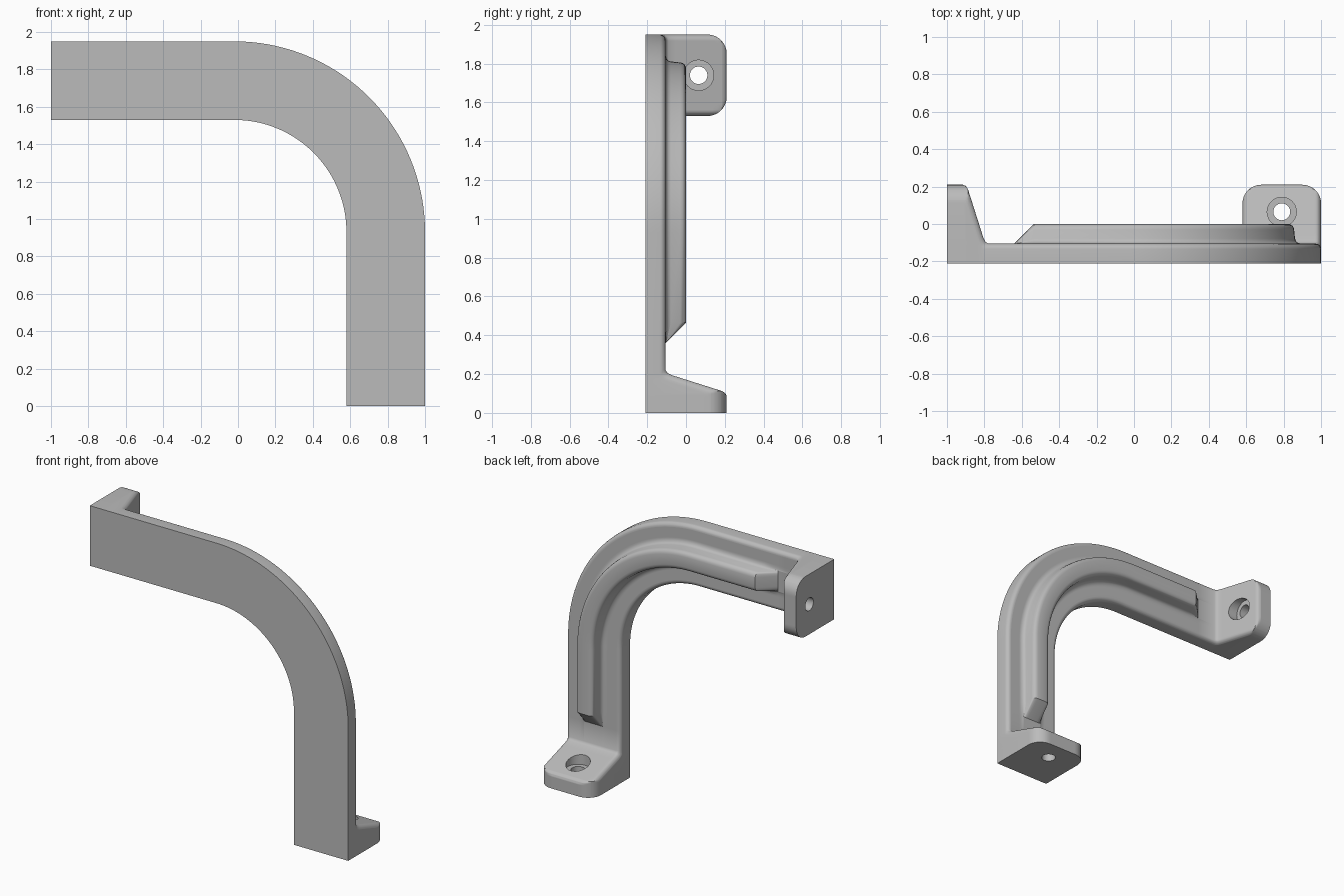
import bpy, bmesh
from math import pi, sin, cos, sqrt
from mathutils import Vector

cube = bpy.data.objects.get("Cube")
if cube:
    bpy.data.objects.remove(cube, do_unlink=True)

grey = bpy.data.materials.new("plain grey")
grey.use_nodes = True
colour = (0.5, 0.5, 0.5, 1)
grey.diffuse_color = colour
grey.node_tree.nodes["Principled BSDF"].inputs["Base Color"].default_value = colour

HALF = 0.21                  # half width of the strap, also half the depth
BACK = -0.105                # back face of the strap
EDGE, CORNER = 0.03, 0.10    # edge fillet, foot corner radius
CX, CZ, R = -0.02, 0.93, 0.81  # bend centre and mid radius
RUN_A, RUN_B = 0.98, 0.93    # straight runs beside the bend
ARC = R * pi / 2
TOTAL = RUN_A + ARC + RUN_B

FOOT = [(0, .21), (.085, .21), (.1, .204), (.112, .187),
        (.195, -.075), (.205, -.095), (.22, BACK), (9, BACK)]
RIB = [(0, 0), (.035, 0), (.047, -.003), (.057, -.009), (.063, -.018), (.066, -.03),
       (.071, -.078), (.075, -.09), (.083, -.099), (.1, BACK), (9, BACK)]
RAMP = [(0, BACK), (.36, BACK), (.465, 0), (9, 0)]


def lookup(points, x):
    for (x0, y0), (x1, y1) in zip(points, points[1:]):
        if x <= x1:
            return y0 + (y1 - y0) * (x - x0) / (x1 - x0)
    return points[-1][1]


def fillet(d, r):
    """Drop of a rounded edge at distance d from the side."""
    return 0 if d >= r else r - sqrt(max(0, r * r - (r - d) ** 2))


def height(s, u):
    """Depth of the back surface at path length s and offset u."""
    s = min(s, TOTAL - s)
    d = HALF - abs(u)
    f = fillet(d, EDGE)
    body = min(lookup(FOOT, s + f) - f, HALF - fillet(d, CORNER))
    if s < .3 or d < EDGE:
        return body
    return max(body, lookup(RIB, abs(u)) + lookup(RAMP, s))


def place(s, u, y):
    """Point on the bent path; u grows towards the outside."""
    if s <= RUN_A:
        return Vector((s - 1, y, CZ + R + u))
    if s >= RUN_A + ARC:
        return Vector((CX + R + u, y, TOTAL - s))
    a = (s - RUN_A) / R
    return Vector((CX + (R + u) * sin(a), y, CZ + (R + u) * cos(a)))


# Offsets across the strap
side = {round(x, 4) for x, _ in RIB[:-1]}
for radius, steps in ((EDGE, 5), (CORNER, 8)):
    side |= {round(HALF - radius * (1 - cos(pi / 2 * i / steps)), 4) for i in range(steps + 1)}
offsets = sorted(side | {-v for v in side})

# Stations along the strap, the same at both ends
end = {x for x, _ in FOOT[:-1]} | {x for x, _ in RAMP[:-1]}
end |= {.06 + .0075 * i for i in range(20)}
end = {round(v, 4) for v in end}
stations = sorted(end | {TOTAL - v for v in end}
                  | {RUN_A + ARC * i / 36 for i in range(37)})

# Bracket body with feet and rib
bm = bmesh.new()
rings = []
for s in stations:
    section = [(-HALF, -HALF)] + [(u, height(s, u)) for u in offsets] + [(HALF, -HALF)]
    rings.append([bm.verts.new(place(s, u, y)) for u, y in section])
for a, b in zip(rings, rings[1:]):
    for i in range(len(a)):
        j = (i + 1) % len(a)
        bm.faces.new((a[i], a[j], b[j], b[i]))
bm.faces.new(rings[0])
bm.faces.new(rings[-1])
bmesh.ops.recalc_face_normals(bm, faces=bm.faces)
mesh = bpy.data.meshes.new("corner_bracket")
bm.to_mesh(mesh)
bm.free()
mesh.materials.append(grey)
bracket = bpy.data.objects.new("corner_bracket", mesh)
bpy.context.collection.objects.link(bracket)


# Screw holes with counterbores
def drill(location, rotation, radius, depth):
    bpy.ops.mesh.primitive_cylinder_add(vertices=40, radius=radius, depth=depth,
                                        location=location, rotation=rotation)
    cutter = bpy.context.object
    cutter.name = "hole_cutter"
    cutter.hide_render = True
    cutter.data.materials.append(grey)
    mod = bracket.modifiers.new("hole", 'BOOLEAN')
    mod.operation, mod.solver, mod.object = 'DIFFERENCE', 'EXACT', cutter
    bpy.context.view_layer.objects.active = bracket
    bpy.ops.object.modifier_apply(modifier=mod.name)
    bpy.data.objects.remove(cutter, do_unlink=True)


HOLE_Y = 0.065
for radius, start, stop in ((.045, -.1, .3), (.078, .105, .3)):
    mid, depth = (start + stop) / 2, stop - start
    drill((mid - 1, HOLE_Y, CZ + R), (0, pi / 2, 0), radius, depth)
    drill((CX + R, HOLE_Y, mid), (0, 0, 0), radius, depth)

bpy.ops.object.select_all(action='DESELECT')
bracket.select_set(True)
bpy.context.view_layer.objects.active = bracket
bpy.ops.object.shade_smooth_by_angle(angle=0.6)
